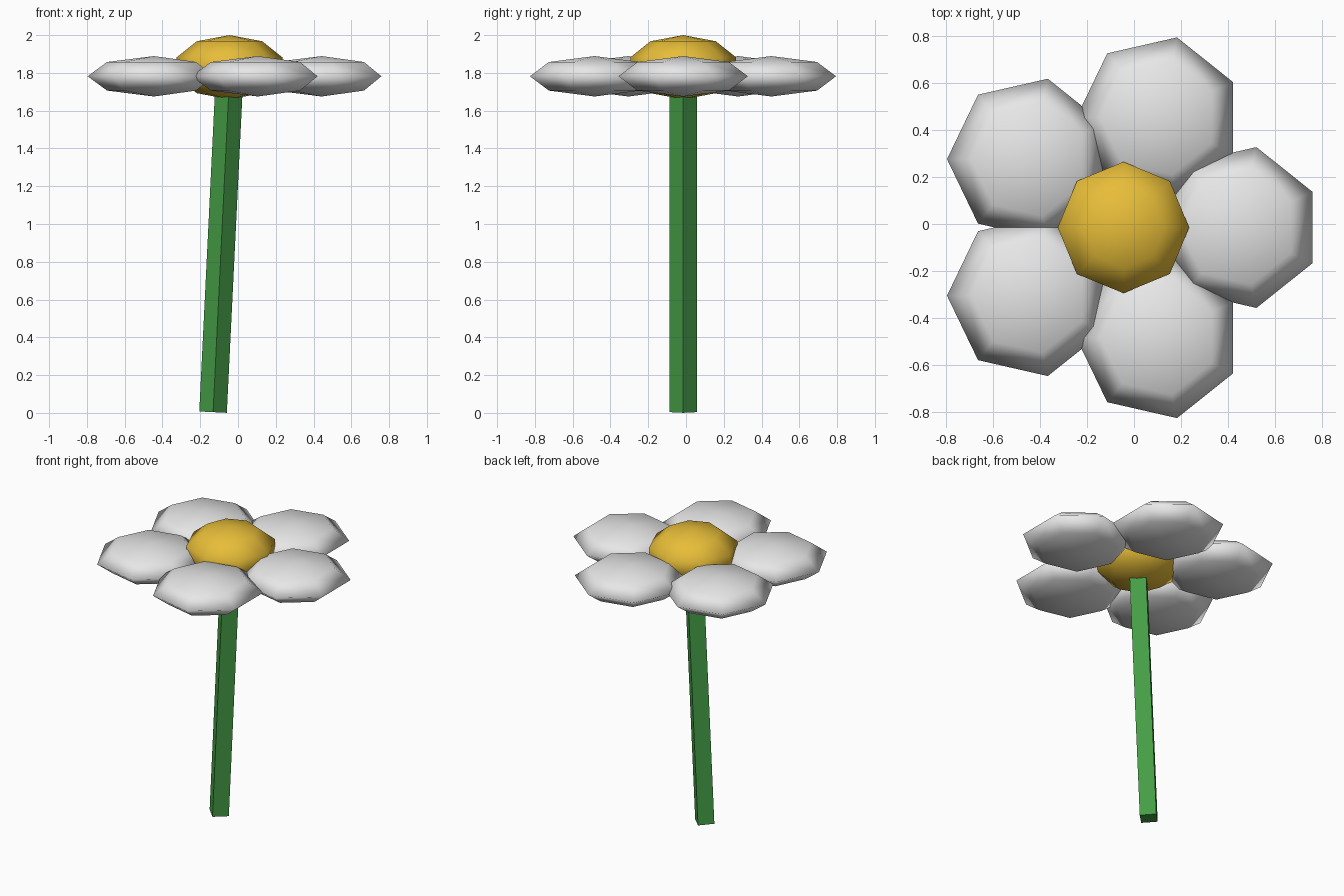
import bpy, math
from mathutils import Matrix, Vector

if "Cube" in bpy.data.objects:
    bpy.data.objects.remove(bpy.data.objects["Cube"])


def material(name, rgb):
    m = bpy.data.materials.new(name)
    m.diffuse_color = (*rgb, 1)
    m.use_nodes = True
    m.node_tree.nodes["Principled BSDF"].inputs["Base Color"].default_value = m.diffuse_color
    return m


WHITE = material("petal_white", (0.8, 0.8, 0.8))
YELLOW = material("centre_yellow", (0.80, 0.51, 0.04))
GREEN = material("stem_green", (0.06, 0.34, 0.062))


def ball(name, segments, rings, centre, size, mat):
    """Low-poly squashed sphere with one vertex column pointing to +y."""
    bpy.ops.mesh.primitive_uv_sphere_add(segments=segments, ring_count=rings, radius=1)
    ob = bpy.context.object
    ob.name = name
    ob.data.transform(Matrix.Rotation(math.pi / 2, 4, 'Z'))
    # make sure a vertex column really points to +y
    if max(v.co.y for v in ob.data.vertices) < -min(v.co.y for v in ob.data.vertices) - 1e-4:
        ob.data.transform(Matrix.Rotation(math.pi, 4, 'Z'))
    ob.data.transform(Matrix.Diagonal((size[0], size[0], size[1], 1)))
    ob.location = centre
    ob.data.materials.append(mat)
    bpy.ops.object.shade_smooth()
    return ob


# Five petals around the centre
for i, (x, y) in enumerate([(0.443, -0.015), (0.105, 0.452), (-0.445, 0.276),
                            (-0.445, -0.305), (0.105, -0.484)]):
    ball(f"petal_{i + 1}", 7, 4, (x, y, 1.782), (0.351, 0.107), WHITE)

# Flower centre
ball("flower_centre", 8, 5, (-0.045, -0.015, 1.83), (0.294, 0.17), YELLOW)

# Slightly leaning square stem, corner towards the front
bottom, top = Vector((-0.132, -0.015, 0.004)), Vector((-0.047, -0.015, 1.74))
axis = top - bottom
bpy.ops.mesh.primitive_cylinder_add(vertices=4, radius=0.073, depth=axis.length,
                                    location=(bottom + top) / 2,
                                    rotation=(0, math.atan2(axis.x, axis.z), 0))
stem = bpy.context.object
stem.name = "stem"
stem.data.materials.append(GREEN)
